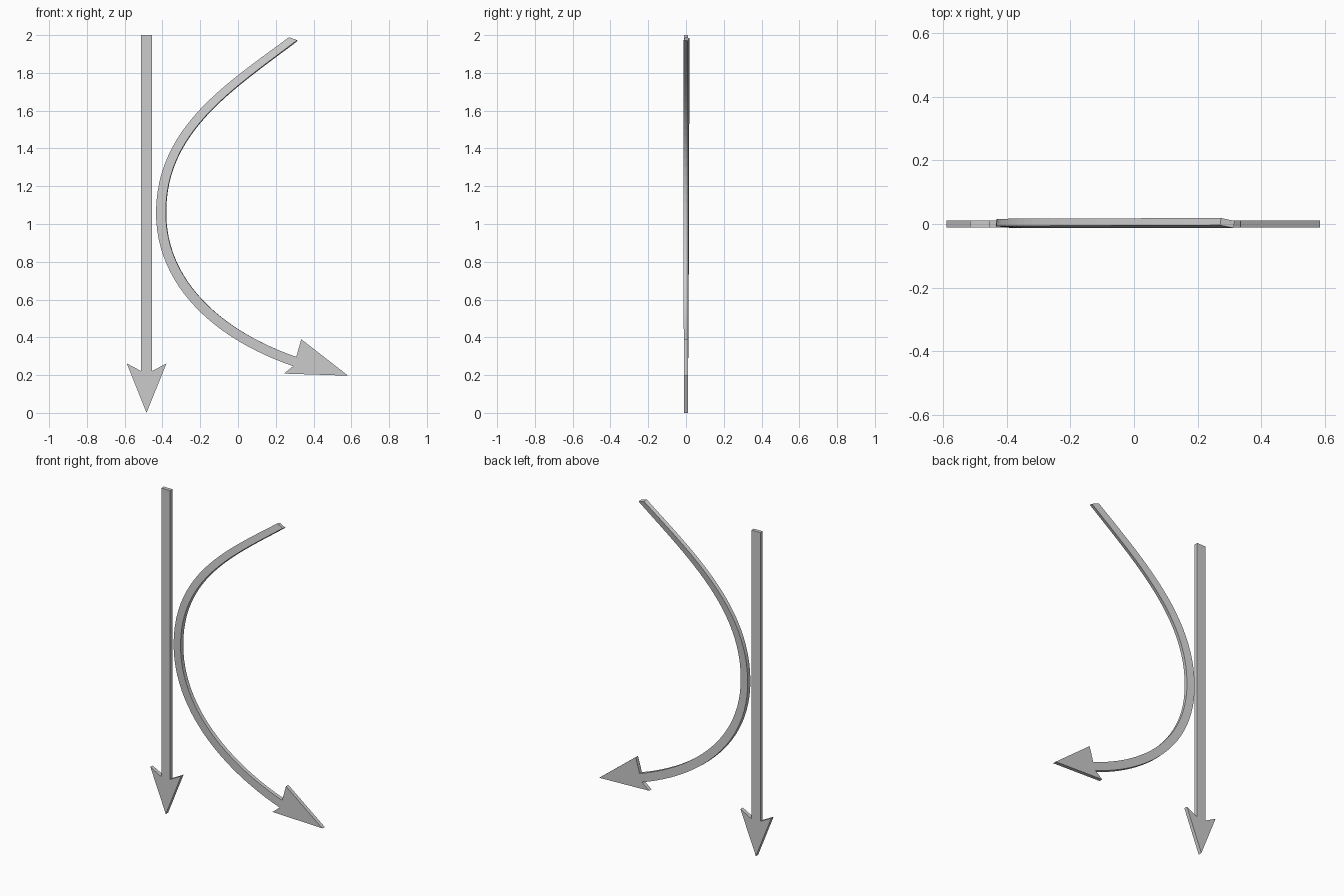
import bpy, bmesh
from math import radians, cos, sin
from mathutils import Vector

if "Cube" in bpy.data.objects:
    bpy.data.objects.remove(bpy.data.objects["Cube"])

THICK = 0.023


def section(center, direction, width, y=0.0, twist=0.0, shear=0.0):
    """Four corners of a rectangular cross-section across the travel direction."""
    d = Vector((direction[0], 0, direction[1])).normalized()
    n = Vector((-d.z, 0, d.x))
    back = Vector((0, 1, 0))
    side = n * cos(twist) - back * sin(twist)
    front = -back * cos(twist) - n * sin(twist)
    c = Vector((center[0], y, center[1]))
    return [c + s * (side * width / 2 - d * shear) + f * front * THICK / 2
            for s, f in ((1, 1), (1, -1), (-1, -1), (-1, 1))]


def arrow(name, sections, wing_a, tip, wing_b):
    """Loft the shaft, then grow a flat barbed head from its last section."""
    bm = bmesh.new()
    rings = [[bm.verts.new(p) for p in s] for s in sections]
    bm.faces.new(rings[0])
    for a, b in zip(rings, rings[1:]):
        for i in range(4):
            j = (i + 1) % 4
            bm.faces.new((a[i], a[j], b[j], b[i]))
    la_f, la_b, lb_b, lb_f = rings[-1]
    front, back = ([bm.verts.new((x, y, z)) for x, z in (wing_a, tip, wing_b)]
                   for y in (-THICK / 2, THICK / 2))
    front = [la_f] + front + [lb_f]
    back = [la_b] + back + [lb_b]
    bm.faces.new(front)
    bm.faces.new(back)
    for i in range(4):
        bm.faces.new((front[i], front[i + 1], back[i + 1], back[i]))
    bmesh.ops.recalc_face_normals(bm, faces=bm.faces)
    mesh = bpy.data.meshes.new(name)
    bm.to_mesh(mesh)
    bm.free()
    obj = bpy.data.objects.new(name, mesh)
    bpy.context.collection.objects.link(obj)
    return obj


def bezier(p, t):
    a, b, c, d = (Vector(q) for q in p)
    u = 1 - t
    pos = a * u**3 + b * 3 * u * u * t + c * 3 * u * t * t + d * t**3
    tan = (b - a) * u * u + (c - b) * 2 * u * t + (d - c) * t * t
    return pos, tan


# Straight downward arrow
down = (0, -1)
arrow("straight_arrow",
      [section((-0.484, 2.0), down, 0.06), section((-0.484, 0.222), down, 0.06)],
      (-0.379, 0.262), (-0.484, 0.0), (-0.589, 0.262))

# Bowed arrow: two bezier spans, twisting and narrowing toward the top
spans = [((0.293, 1.979), (-0.043, 1.727), (-0.407, 1.50), (-0.407, 1.06)),
         ((-0.407, 1.06), (-0.407, 0.68), (-0.097, 0.409), (0.30, 0.272))]
STEPS = 24
sections = []
for k in range(2 * STEPS + 1):
    span = min(k // STEPS, 1)
    pos, tan = bezier(spans[span], k / STEPS - span)
    f = 1 - k / (2 * STEPS)
    width = 0.052 - 0.013 * max(0, f * 2 - 1)
    sections.append(section(pos, tan, width, 0.003 * f, radians(13) * f,
                            0.0124 if k == 0 else 0))
arrow("curved_arrow", sections, (0.335, 0.39), (0.583, 0.197), (0.243, 0.208))
